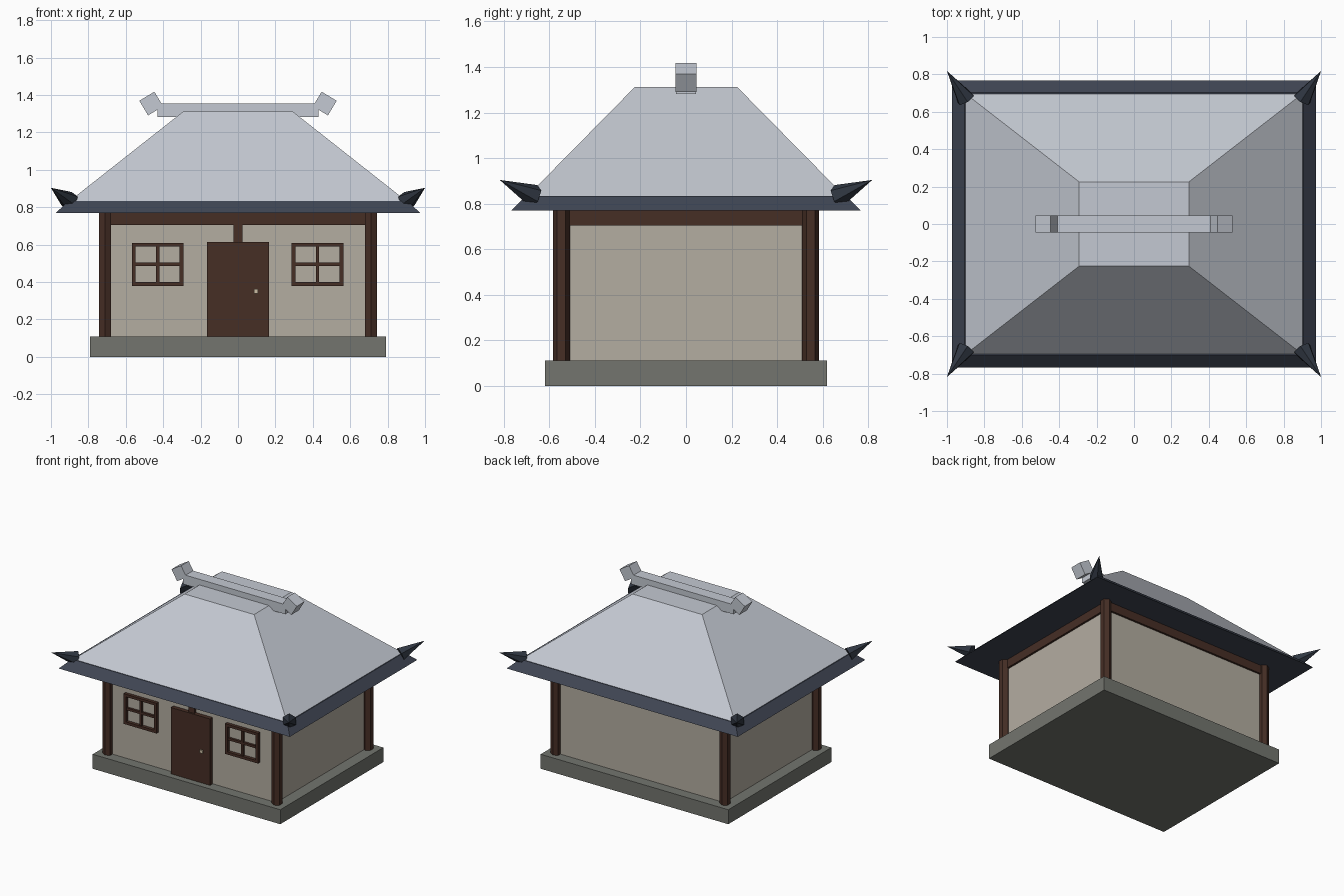
import bpy, bmesh, math
from mathutils import Vector, Matrix

if "Cube" in bpy.data.objects:
    bpy.data.objects.remove(bpy.data.objects["Cube"])


def material(name, r, g, b):
    m = bpy.data.materials.new(name)
    lin = [(c / 255 / 12.92) if c < 11 else ((c / 255 + 0.055) / 1.055) ** 2.4 for c in (r, g, b)]
    m.diffuse_color = (*lin, 1)
    m.use_nodes = True
    m.node_tree.nodes["Principled BSDF"].inputs["Base Color"].default_value = m.diffuse_color
    return m


STONE = material("stone", 115, 117, 110)
PLASTER = material("plaster", 180, 173, 161)
WOOD = material("dark wood", 70, 46, 37)
TILE = material("pale roof", 196, 201, 210)
EAVE = material("navy eave", 63, 69, 83)
HORN = material("dark horn", 48, 55, 66)
BRASS = material("knob", 205, 190, 165)


def finish(name, bm, mat):
    bmesh.ops.recalc_face_normals(bm, faces=bm.faces)
    me = bpy.data.meshes.new(name)
    bm.to_mesh(me)
    bm.free()
    me.materials.append(mat)
    ob = bpy.data.objects.new(name, me)
    bpy.context.collection.objects.link(ob)
    return ob


def box(name, mat, x, y, z, tilt=0.0):
    """Box from (min, max) pairs, tilted about its own y axis."""
    c = Vector([(a + b) / 2 for a, b in (x, y, z)])
    s = [b - a for a, b in (x, y, z)]
    bm = bmesh.new()
    bmesh.ops.create_cube(bm, size=1, matrix=Matrix.Translation(c)
                          @ Matrix.Rotation(tilt, 4, 'Y') @ Matrix.Diagonal((*s, 1)))
    return finish(name, bm, mat)


def frustum(name, mat, low, high, z0, z1):
    """Four-sided tapered block; low and high are half sizes."""
    bm = bmesh.new()
    bmesh.ops.create_cube(bm, size=2)
    for v in bm.verts:
        half, z = (high, z1) if v.co.z > 0 else (low, z0)
        v.co = (v.co.x * half[0], v.co.y * half[1], z)
    return finish(name, bm, mat)


def cone(name, mat, start, end, r1, r2):
    """Six-sided cone or post between two points."""
    a, b = Vector(start), Vector(end)
    d = b - a
    rot = d.to_track_quat('Z', 'Y').to_matrix().to_4x4() if d.xy.length > 1e-4 else Matrix()
    bm = bmesh.new()
    bmesh.ops.create_cone(bm, cap_ends=True, segments=6, radius1=r1, radius2=r2,
                          depth=d.length, matrix=Matrix.Translation((a + b) / 2) @ rot)
    bmesh.ops.remove_doubles(bm, verts=bm.verts, dist=1e-5)
    return finish(name, bm, mat)


# Base and walls
box("stone_base", STONE, (-0.79, 0.79), (-0.62, 0.62), (0, 0.11))
box("walls", PLASTER, (-0.70, 0.70), (-0.54, 0.54), (0.11, 0.77))
box("top_beam", WOOD, (-0.715, 0.715), (-0.555, 0.555), (0.705, 0.77))

# Corner posts and upturned eave horns
for sx in (-1, 1):
    for sy in (-1, 1):
        cone("corner_post", WOOD, (sx * 0.712, sy * 0.547, 0.11), (sx * 0.712, sy * 0.547, 0.77), 0.037, 0.037)
        cone("eave_horn", HORN, (sx * 0.90, sy * 0.668, 0.833), (sx, sy * 0.818, 0.904), 0.052, 0)

# Door with its post and knob
box("door_post", WOOD, (-0.025, 0.025), (-0.56, -0.53), (0.11, 0.72))
box("door", WOOD, (-0.165, 0.165), (-0.572, -0.53), (0.11, 0.615))
box("door_knob", BRASS, (0.085, 0.107), (-0.582, -0.57), (0.34, 0.362))

# Windows: frame rails and crossed bars
F, B = (-0.565, -0.535), (-0.557, -0.535)
for cx in (-0.43, 0.425):
    for s in (-1, 1):
        e = cx + s * 0.128
        box("window_side", WOOD, (e - 0.01, e + 0.01), F, (0.38, 0.61))
        h = 0.495 + s * 0.105
        box("window_rail", WOOD, (cx - 0.138, cx + 0.138), F, (h - 0.01, h + 0.01))
    box("window_mullion", WOOD, (cx - 0.009, cx + 0.009), B, (0.39, 0.60))
    box("window_crossbar", WOOD, (cx - 0.13, cx + 0.13), B, (0.486, 0.504))

# Roof
frustum("eave", EAVE, (0.973, 0.767), (0.907, 0.702), 0.77, 0.834)
frustum("roof", TILE, (0.905, 0.70), (0.293, 0.225), 0.83, 1.312)
box("ridge", TILE, (-0.43, 0.43), (-0.045, 0.045), (1.282, 1.355))
for s in (-1, 1):
    c = s * 0.464
    box("ridge_end", TILE, (c - 0.047, c + 0.047), (-0.046, 0.046), (1.309, 1.4), s * math.radians(31))
